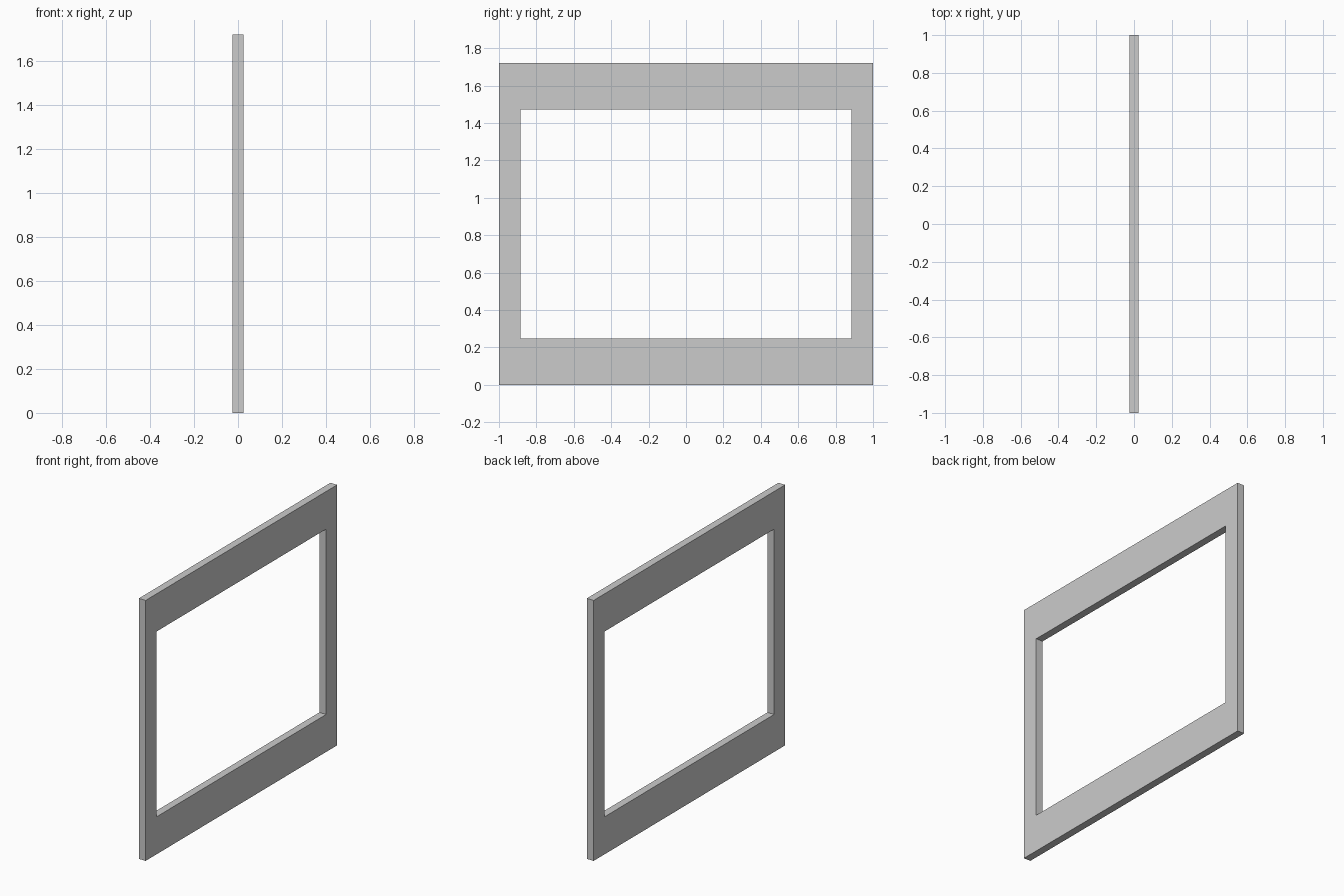
import bpy
import bmesh

if "Cube" in bpy.data.objects:
    bpy.data.objects.remove(bpy.data.objects["Cube"])

THICK = 0.05      # frame depth along x
HALF_W = 1.0      # outer half width along y
INNER_W = 0.885   # half width of the opening
RAIL = 0.248      # height of the top and bottom rails
SPLIT = 1.473     # joint between the posts and the top rail
TOP = 1.722


def slab(name, outline):
    """Extrude a (y, z) outline along x, centred on x = 0."""
    bm = bmesh.new()
    face = bm.faces.new([bm.verts.new((-THICK / 2, y, z)) for y, z in outline])
    ext = bmesh.ops.extrude_face_region(bm, geom=[face], use_keep_orig=True)
    verts = [v for v in ext["geom"] if isinstance(v, bmesh.types.BMVert)]
    bmesh.ops.translate(bm, verts=verts, vec=(THICK, 0, 0))
    bmesh.ops.recalc_face_normals(bm, faces=bm.faces)
    mesh = bpy.data.meshes.new(name)
    bm.to_mesh(mesh)
    bm.free()
    obj = bpy.data.objects.new(name, mesh)
    bpy.context.collection.objects.link(obj)
    return obj


# Bottom rail with both side posts, one U-shaped piece
half = [(HALF_W, 0), (HALF_W, SPLIT), (INNER_W, SPLIT), (INNER_W, RAIL)]
slab("lower_frame", half + [(-y, z) for y, z in reversed(half)])

# Top rail resting on the posts
slab("top_rail", [(-HALF_W, SPLIT), (HALF_W, SPLIT), (HALF_W, TOP), (-HALF_W, TOP)])
